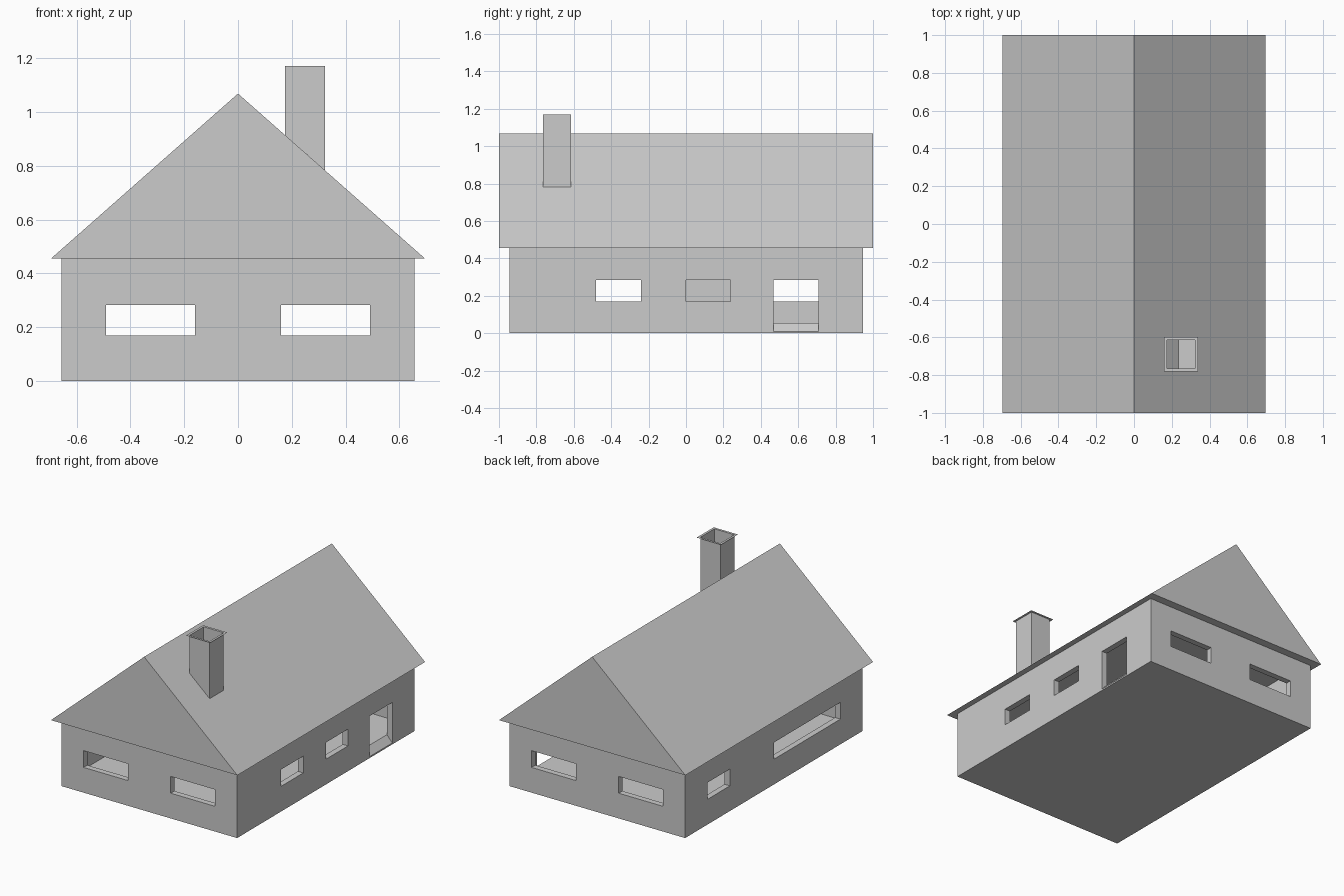
import bpy
import bmesh

cube = bpy.data.objects.get("Cube")
if cube:
    bpy.data.objects.remove(cube, do_unlink=True)

grey = bpy.data.materials.new("plain_grey")
grey.use_nodes = True
COLOUR = (0.6, 0.6, 0.6, 1)
grey.diffuse_color = COLOUR
grey.node_tree.nodes["Principled BSDF"].inputs["Base Color"].default_value = COLOUR


def make(name, verts, faces):
    mesh = bpy.data.meshes.new(name)
    mesh.from_pydata(verts, [], faces)
    mesh.materials.append(grey)
    obj = bpy.data.objects.new(name, mesh)
    bpy.context.collection.objects.link(obj)
    return obj


def box(name, x, y, z):
    obj = make(name, [], [])
    bm = bmesh.new()
    bmesh.ops.create_cube(bm, size=1)
    for v in bm.verts:
        v.co = [r[0] if c < 0 else r[1] for c, r in zip(v.co, (x, y, z))]
    bm.to_mesh(obj.data)
    bm.free()
    return obj


def prism(name, profile, y0, y1):
    """Extrude an x-z profile along y."""
    n = len(profile)
    verts = [(x, y, z) for y in (y0, y1) for x, z in profile]
    faces = [list(range(n)), list(range(2 * n - 1, n - 1, -1))]
    faces += [(i, i + n, (i + 1) % n + n, (i + 1) % n) for i in range(n)]
    obj = make(name, verts, faces)
    bm = bmesh.new()
    bm.from_mesh(obj.data)
    bmesh.ops.recalc_face_normals(bm, faces=bm.faces)
    bm.to_mesh(obj.data)
    bm.free()
    return obj


def cut(target, cutter):
    mod = target.modifiers.new("cut", 'BOOLEAN')
    mod.operation, mod.solver, mod.object = 'DIFFERENCE', 'EXACT', cutter
    bpy.context.view_layer.objects.active = target
    bpy.ops.object.modifier_apply(modifier=mod.name)
    bpy.data.objects.remove(cutter, do_unlink=True)


# House body with a hollow room
W, D, EAVE, T, FLOOR = 0.655, 0.945, 0.455, 0.04, 0.055
walls = box("walls", (-W, W), (-D, D), (0, EAVE))
cut(walls, box("room_cutter", (T - W, W - T), (T - D, D - T), (FLOOR, EAVE + 0.1)))

# Window and door openings
SILL, HEAD = 0.17, 0.283
for y in (-D, D):
    for x in (-0.325, 0.325):
        cut(walls, box("window_cutter", (x - 0.165, x + 0.165), (y - 0.06, y + 0.06), (SILL, HEAD)))
side_openings = [
    (W, -0.48, -0.24, SILL), (W, 0, 0.237, SILL), (W, 0.468, 0.708, 0.01),
    (-W, -0.71, 0, SILL), (-W, 0.468, 0.708, SILL),
]
for x, y0, y1, bottom in side_openings:
    reach = T if bottom < SILL else 0.06
    cut(walls, box("side_cutter", (x - reach, x + reach), (y0, y1), (bottom, HEAD)))

# Sloped sill inside the doorway
prism("door_ramp", [(W - T, 0.01), (W, 0.01), (W - T, FLOOR)], 0.468, 0.708)

# Gable roof
prism("roof", [(-0.695, EAVE), (0.695, EAVE), (0, 1.068)], -1, 1)

# Thin open chimney shaft following the roof slope
X0, X1, Y0, Y1, TOP = 0.175, 0.324, -0.765, -0.615, 1.17
corners = [(X0, Y0), (X1, Y0), (X1, Y1), (X0, Y1)]
sides = [(i, (i + 1) % 4, (i + 1) % 4 + 4, i + 4) for i in range(4)]
make("chimney_shaft",
     [(x, y, 1.068 - 0.882 * x) for x, y in corners] + [(x, y, TOP) for x, y in corners], sides)

# Flat rim around the chimney mouth
R = 0.016
outer = [(X0 - R, Y0 - R), (X1 + R, Y0 - R), (X1 + R, Y1 + R), (X0 - R, Y1 + R)]
make("chimney_rim", [(x, y, TOP) for x, y in outer + corners], sides)

# Level hearth plate closing the flue
make("chimney_base", [(x, y, 0.86) for x, y in corners], [(0, 1, 2, 3)])
